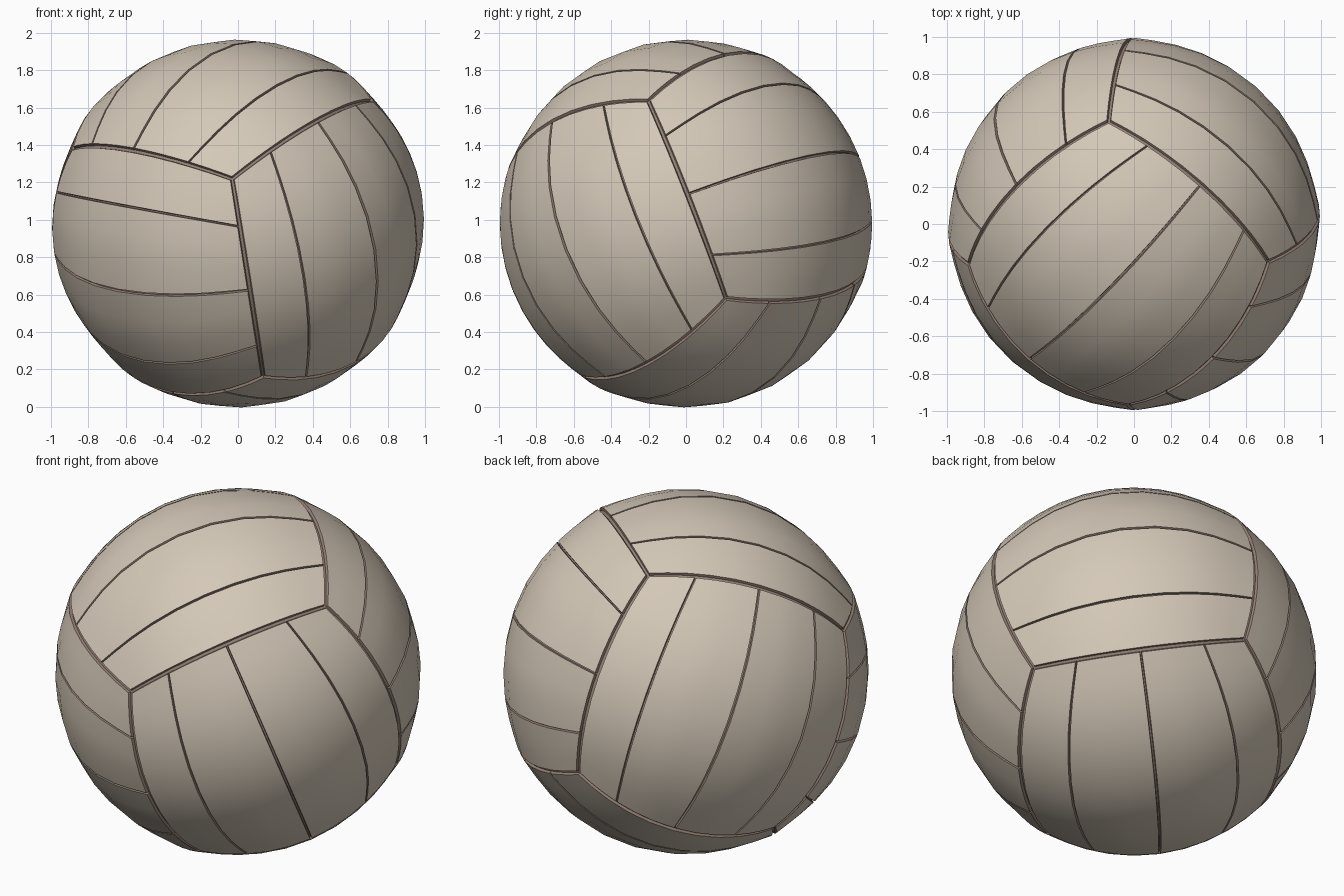
import bpy
import bmesh
from mathutils import Vector

cube = bpy.data.objects.get("Cube")
if cube:
    bpy.data.objects.remove(cube)

CENTRE = Vector((0, 0, 0.98))
RADIUS = 0.983
BULGE = 0.014        # panels lift slightly towards their outer seams
DEPTH = 0.016        # groove depth
WIDE, THIN = 0.027, 0.008   # half widths of outer seams and strip grooves
LENGTH_SEGS, WIDTH_SEGS = 10, 3

# Tilted axes of the six-panel layout
N = Vector((-0.145, -0.362, 0.921)).normalized()
U = Vector((0.65, 0.66, 0.37))
U = (U - N * U.dot(N)).normalized()
V = N.cross(U)


def material(name, colour):
    m = bpy.data.materials.new(name)
    m.use_nodes = True
    m.diffuse_color = colour
    m.node_tree.nodes["Principled BSDF"].inputs["Base Color"].default_value = colour
    return m


leather = material("cream leather", (0.66, 0.58, 0.48, 1))
seam = material("brown seam", (0.30, 0.215, 0.175, 1))


def on_ball(frame, a, b, drop=0.0):
    """Project panel coordinates (-1 to 1) onto the ball."""
    out, along, across = frame
    d = (out + along * a + across * b).normalized()
    edge = min(1, max(abs(a), abs(b)))
    return CENTRE + d * (RADIUS + BULGE * edge ** 6 - drop)


def add_grid(bm, frame, a0, a1, b0, b1, na, nb, drop=0.0, mat=0):
    rows = [[bm.verts.new(on_ball(frame, a0 + (a1 - a0) * i / na,
                                  b0 + (b1 - b0) * j / nb, drop))
             for j in range(nb + 1)] for i in range(na + 1)]
    for i in range(na):
        for j in range(nb):
            f = bm.faces.new((rows[i][j], rows[i + 1][j],
                              rows[i + 1][j + 1], rows[i][j + 1]))
            f.material_index = mat
    return rows


def border(rows):
    """Walk round the rim of a grid."""
    return (rows[0][:-1] + [r[-1] for r in rows[:-1]]
            + rows[-1][:0:-1] + [r[0] for r in rows[:0:-1]])


def add_strip(bm, frame, b0, b1, gap0, gap1):
    """Raised strip with sloping seam-coloured walls."""
    size = (LENGTH_SEGS, WIDTH_SEGS)
    top = add_grid(bm, frame, WIDE - 1, 1 - WIDE, b0 + gap0, b1 - gap1, *size)
    k = 0.45
    low = [[bm.verts.new(on_ball(frame, (1 - WIDE * k) * (2 * i / size[0] - 1),
                                 b0 + gap0 * k + (b1 - b0 - (gap0 + gap1) * k) * j / size[1],
                                 DEPTH * 1.2))
            for j in range(size[1] + 1)] for i in range(size[0] + 1)]
    rim, foot = border(top), border(low)
    for i in range(len(rim)):
        n = (i + 1) % len(rim)
        f = bm.faces.new((rim[i], rim[n], foot[n], foot[i]))
        f.material_index = 1
    for v in [v for row in low for v in row if not v.link_faces]:
        bm.verts.remove(v)


def finish(bm, name):
    mesh = bpy.data.meshes.new(name)
    bm.to_mesh(mesh)
    bm.free()
    obj = bpy.data.objects.new(name, mesh)
    bpy.context.collection.objects.link(obj)
    mesh.materials.append(leather)
    mesh.materials.append(seam)
    bpy.ops.object.select_all(action='DESELECT')
    obj.select_set(True)
    bpy.context.view_layer.objects.active = obj
    bpy.ops.object.shade_smooth_by_angle(angle=0.5)


# Outward, strip and cross directions; strips turn on neighbouring panels
frames = {
    "panel_top": (N, U, V),
    "panel_bottom": (-N, U, -V),
    "panel_back_left": (U, V, N),
    "panel_front_right": (-U, V, -N),
    "panel_back_right": (V, N, U),
    "panel_front_left": (-V, N, -U),
}
cuts = (-1, -0.52, 0, 0.52, 1)
core = bmesh.new()
for name, frame in frames.items():
    bm = bmesh.new()
    for s in range(4):
        add_strip(bm, frame, cuts[s], cuts[s + 1],
                  WIDE if s == 0 else THIN, WIDE if s == 3 else THIN)
    finish(bm, name)
    add_grid(core, frame, -1, 1, -1, 1, 24, 24, DEPTH, 1)

# Groove floor under all panels
bmesh.ops.remove_doubles(core, verts=core.verts, dist=0.0005)
finish(core, "seam_core")
